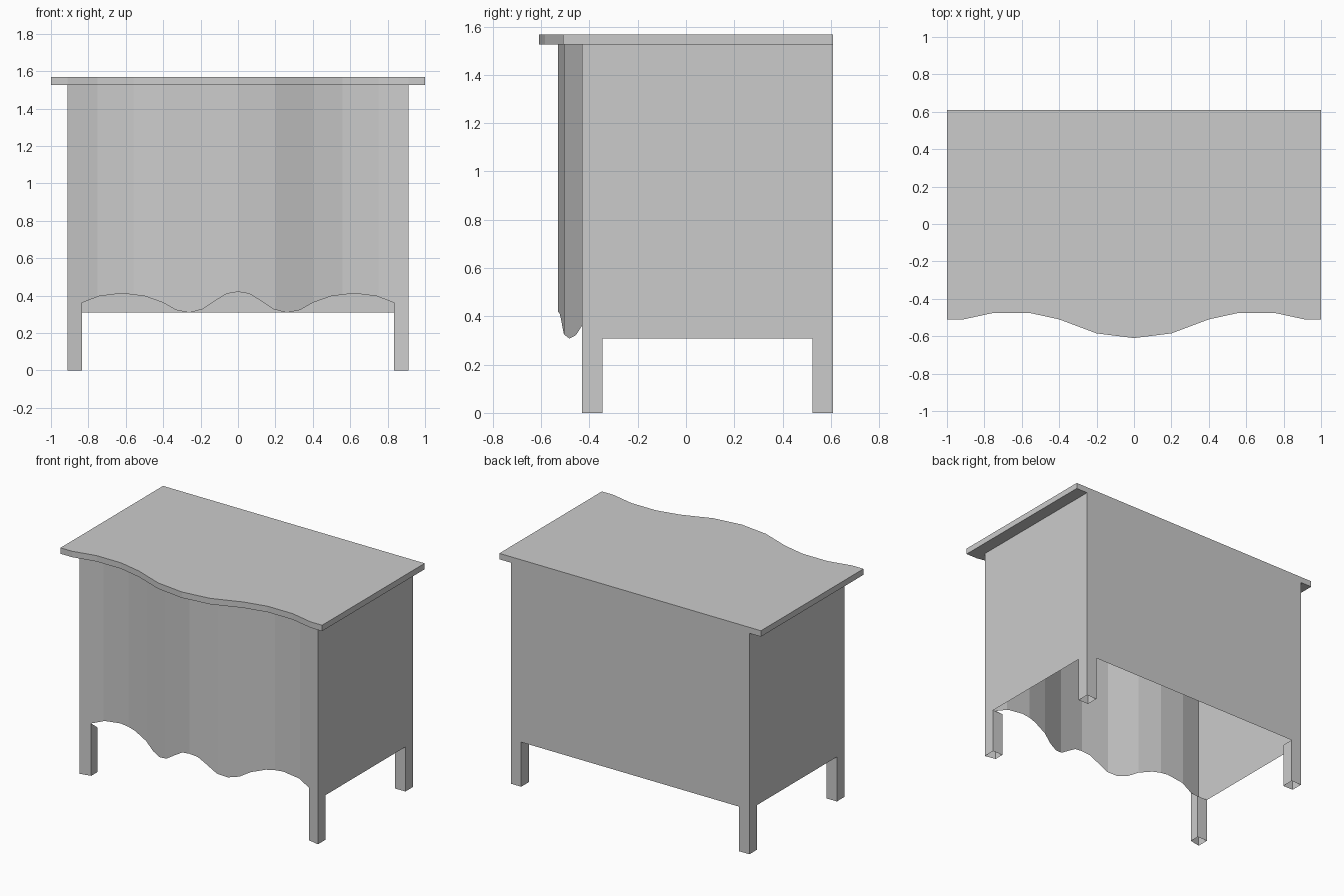
import bpy
import bmesh

cube = bpy.data.objects.get("Cube")
if cube:
    bpy.data.objects.remove(cube, do_unlink=True)

# Main dimensions
HALF, INNER = 0.912, 0.833          # outer and inner faces of the legs in x
FRONT, BACK = -0.43, 0.61
LEG_Y = 0.085
APRON, UNDER, TOP = 0.308, 1.527, 1.568
OVERHANG = 0.08

# Half profiles, mirrored in x: serpentine front and scalloped lower edge
WAVE = [(0, -0.53), (0.2, -0.505), (0.4, -0.43), (0.56, -0.395),
        (0.75, -0.395), (0.912, -0.43), (1, -0.43)]
SCALLOP = [(0, 0.42), (0.06, 0.41), (0.12, 0.373), (0.19, 0.327), (0.26, 0.308),
           (0.33, 0.322), (0.4, 0.362), (0.5, 0.397), (0.62, 0.412),
           (0.74, 0.397), (0.833, 0.362)]

grey = bpy.data.materials.new("plain grey")
grey.use_nodes = True
colour = (0.6, 0.6, 0.6, 1)
grey.diffuse_color = colour
grey.node_tree.nodes["Principled BSDF"].inputs["Base Color"].default_value = colour


def lerp(profile, x):
    x = abs(x)
    for (x0, v0), (x1, v1) in zip(profile, profile[1:]):
        if x <= x1:
            return v0 + (v1 - v0) * (x - x0) / (x1 - x0)
    return profile[-1][1]


def make(name, faces, solid=False):
    """Object from a list of corner loops, with shared corners welded."""
    bm = bmesh.new()
    for loop in faces:
        bm.faces.new([bm.verts.new(p) for p in loop])
    bmesh.ops.remove_doubles(bm, verts=bm.verts, dist=0.0005)
    if solid:
        bmesh.ops.recalc_face_normals(bm, faces=bm.faces)
    mesh = bpy.data.meshes.new(name)
    bm.to_mesh(mesh)
    bm.free()
    mesh.materials.append(grey)
    obj = bpy.data.objects.new(name, mesh)
    bpy.context.collection.objects.link(obj)
    return obj


def notched(a, b, foot):
    """Panel outline between a and b with a foot at each end."""
    return [(a, 0), (a + foot, 0), (a + foot, APRON), (b - foot, APRON),
            (b - foot, 0), (b, 0), (b, UNDER), (a, UNDER)]


# Table top slab with a serpentine front
half = [(x, y - OVERHANG) for x, y in WAVE]
outline = [(-x, y) for x, y in reversed(half[1:])] + half + [(1, BACK), (-1, BACK)]
slab = [[(x, y, z) for x, y in outline] for z in (UNDER, TOP)]
for (x0, y0), (x1, y1) in zip(outline, outline[1:] + outline[:1]):
    slab.append([(x0, y0, UNDER), (x1, y1, UNDER), (x1, y1, TOP), (x0, y0, TOP)])
make("table_top", slab, solid=True)

# Back and side panels, running down into the legs
make("back_panel", [[(-u, BACK, z) for u, z in notched(-HALF, HALF, HALF - INNER)]])
for side, sign in (("left", 1), ("right", -1)):
    loop = [(sign * HALF, y, z) for y, z in notched(FRONT, BACK, LEG_Y)]
    make(side + "_panel", [loop if sign > 0 else loop[::-1]])

# Serpentine front panel with a scalloped lower edge between the legs
stops = {x for x, _ in WAVE[:-1]} | {x for x, _ in SCALLOP}
xs = sorted(stops | {-x for x in stops})
strips = []
for a, b in zip(xs, xs[1:]):
    leg = abs(a + b) / 2 > INNER
    za, zb = (0, 0) if leg else (lerp(SCALLOP, a), lerp(SCALLOP, b))
    ya, yb = lerp(WAVE, a), lerp(WAVE, b)
    strips.append([(a, ya, za), (b, yb, zb), (b, yb, UNDER), (a, ya, UNDER)])
make("front_panel", strips)

# Inner walls of the four hollow legs
for side, sign in (("left", 1), ("right", -1)):
    xi, xo = sign * INNER, sign * HALF
    for end, edge, inner, z_edge in (
            ("front", lerp(WAVE, INNER), FRONT + LEG_Y, SCALLOP[-1][1]),
            ("back", BACK, BACK - LEG_Y, APRON)):
        walls = [[(xi, edge, 0), (xi, inner, 0), (xi, inner, APRON), (xi, edge, z_edge)],
                 [(xi, inner, 0), (xo, inner, 0), (xo, inner, APRON), (xi, inner, APRON)]]
        if (sign > 0) != (end == "front"):
            walls = [w[::-1] for w in walls]
        make(f"{end}_{side}_leg", [w[::-1] for w in walls])
